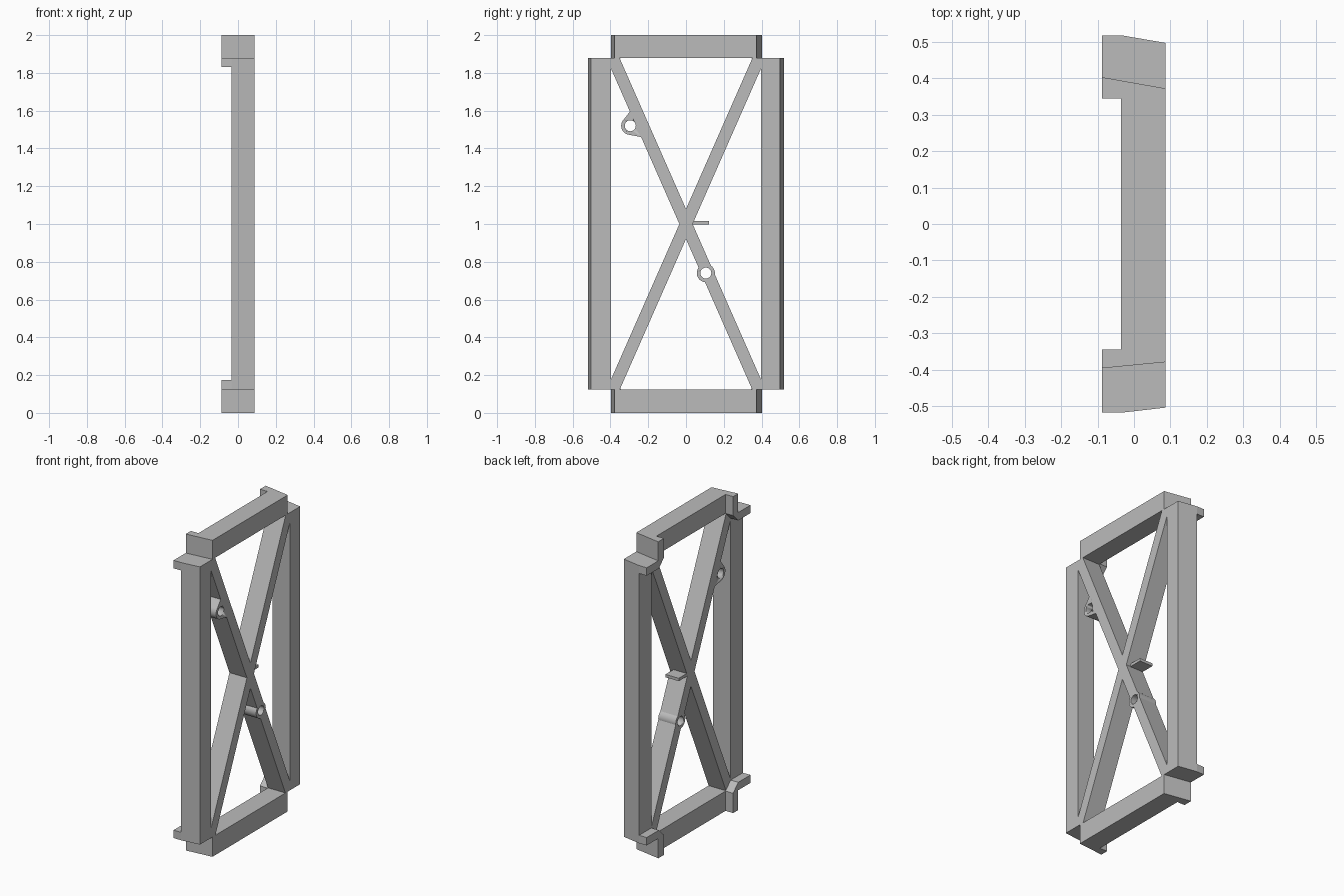
import bpy, bmesh, math

if "Cube" in bpy.data.objects:
    bpy.data.objects.remove(bpy.data.objects["Cube"], do_unlink=True)

GREY = (0.5, 0.5, 0.5, 1)
mat = bpy.data.materials.new("plain grey")
mat.use_nodes = True
mat.diffuse_color = GREY
mat.node_tree.nodes["Principled BSDF"].inputs["Base Color"].default_value = GREY

BACK, MID, FACE = -0.088, -0.035, 0.087    # depth levels along x
LOW, HIGH = 0.125, 1.88                    # post ends
SLOPE, HALF = 0.44, 0.035                  # brace slope and half width along y


def prism(name, points, lo, hi, axis, smooth=False):
    """Extrude an outline: (x, y) points along z, or (y, z) points along x."""
    def place(p, d):
        return (p[0], p[1], d) if axis == "z" else (d, p[0], p[1])
    bm = bmesh.new()
    face = bm.faces.new([bm.verts.new(place(p, lo)) for p in points])
    ext = bmesh.ops.extrude_face_region(bm, geom=[face], use_keep_orig=True)
    shift = [0, 0, 0]
    shift["xyz".index(axis)] = hi - lo
    verts = [v for v in ext["geom"] if isinstance(v, bmesh.types.BMVert)]
    bmesh.ops.translate(bm, vec=shift, verts=verts)
    bmesh.ops.recalc_face_normals(bm, faces=bm.faces)
    mesh = bpy.data.meshes.new(name)
    bm.to_mesh(mesh)
    bm.free()
    mesh.materials.append(mat)
    obj = bpy.data.objects.new(name, mesh)
    bpy.context.collection.objects.link(obj)
    if smooth:
        bpy.ops.object.select_all(action="DESELECT")
        obj.select_set(True)
        bpy.context.view_layer.objects.active = obj
        bpy.ops.object.shade_smooth_by_angle(angle=math.radians(30))
    return obj


def arc(y, z, r, start=0, end=360, n=32):
    steps = n if end - start == 360 else n - 1
    angles = [math.radians(start + (end - start) * i / steps) for i in range(n)]
    return [(y + r * math.cos(a), z + r * math.sin(a)) for a in angles]


def drill(obj, cutter):
    mod = obj.modifiers.new("hole", "BOOLEAN")
    mod.operation = "DIFFERENCE"
    mod.solver = "EXACT"
    mod.object = cutter


# Top and bottom bars, with slanted ends and a tab at each end
bar = [(BACK, 0.403), (FACE, 0.372), (FACE, -0.379), (BACK, -0.396),
       (BACK, -0.345), (MID, -0.345), (MID, 0.345), (BACK, 0.345)]
prism("bottom_bar", bar, 0, LOW, "z")
prism("top_bar", bar, HIGH, 2, "z")

# Side posts, tapered on the outer face
for side, name, outer in ((1, "back", 0.497), (-1, "front", 0.504)):
    post = [(MID, side * 0.396), (FACE, side * 0.396),
            (FACE, side * outer), (MID, side * 0.518)]
    prism(name + "_post", post, LOW, HIGH, "z")
    # Tabs on the post ends, chamfered towards the bars
    for end, edge, step in (("lower", LOW, 0.05), ("upper", HIGH, -0.05)):
        tab = [(side * 0.345, edge), (side * 0.518, edge),
               (side * 0.518, edge + step), (side * 0.396, edge + step)]
        prism(f"{name}_{end}_tab", tab, BACK, MID, "x")

# Crossed braces
braces = []
for sign, name in ((-1, "falling_brace"), (1, "rising_brace")):
    lo_y, hi_y = sign * SLOPE * (LOW - 1), sign * SLOPE * (HIGH - 1)
    outline = [(lo_y - HALF, LOW), (lo_y + HALF, LOW),
               (hi_y + HALF, HIGH), (hi_y - HALF, HIGH)]
    braces.append(prism(name, outline, MID, FACE, "x"))

# Lower eyelet, centred on the brace
lower = (0.105, 0.74)
lower_eyelet = prism("lower_eyelet", arc(*lower, 0.048), MID, FACE, "x", True)

# Upper eyelet, blended into the edge of the brace
upper = (-0.295, 1.52)
ear = arc(*upper, 0.048, 135, 260, 20) + [(-0.235, 1.46), (-0.22, 1.46), (-0.28, 1.597), (-0.296, 1.597)]
upper_eyelet = prism("upper_eyelet", ear, MID, FACE, "x", True)

# Holes through the eyelets
for centre, targets in ((lower, [lower_eyelet, braces[0]]), (upper, [upper_eyelet])):
    cutter = prism("hole_cutter", arc(*centre, 0.029), MID - 0.1, FACE + 0.1, "x", True)
    cutter.hide_render = True
    cutter.display_type = "WIRE"
    for target in targets:
        drill(target, cutter)

# Small shelf beside the crossing
shelf = [(0.01, 0.998), (0.122, 0.998), (0.122, 1.016), (0.01, 1.016)]
prism("shelf", shelf, MID, 0.058, "x")
